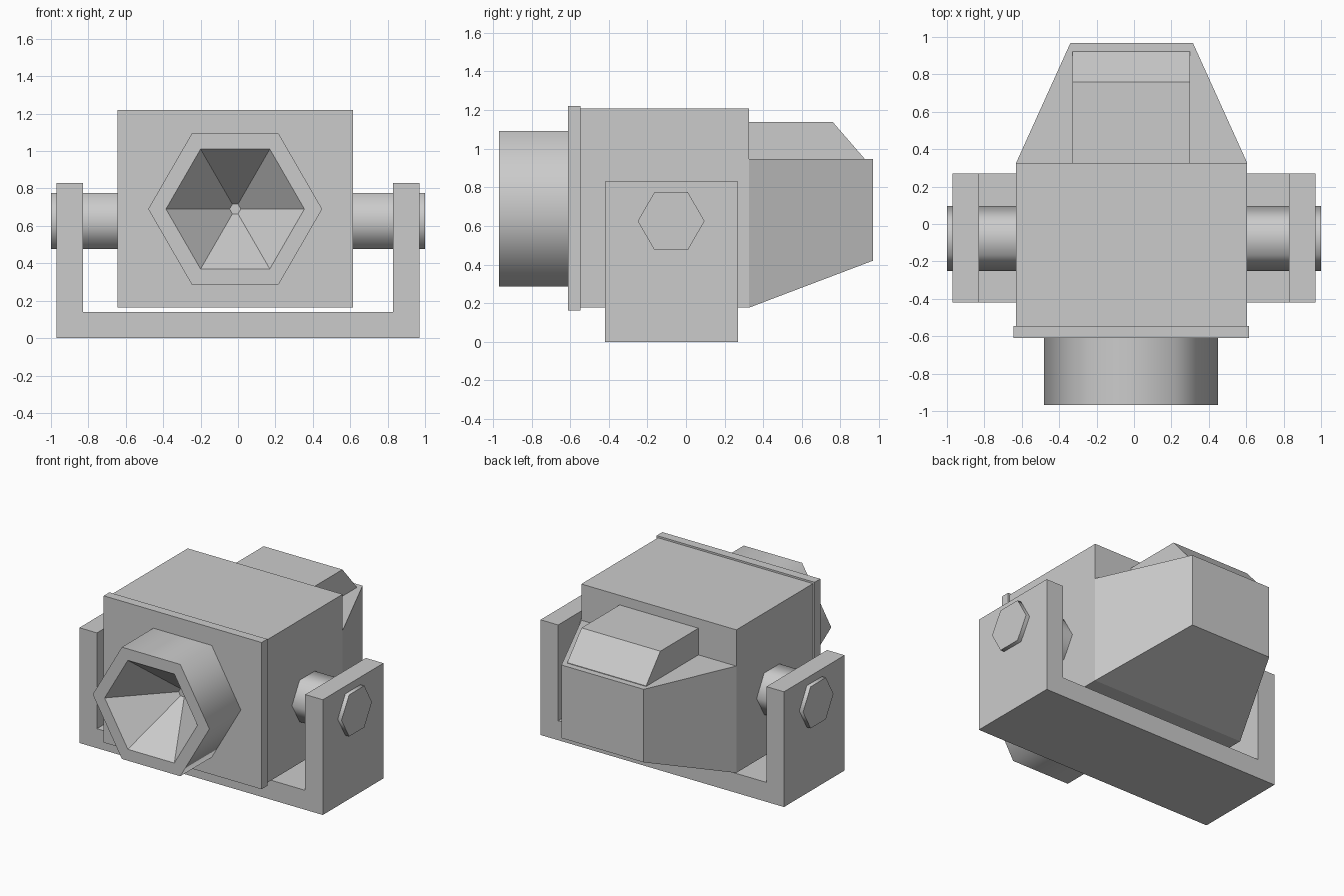
import bpy, bmesh, math
from mathutils import Vector

if "Cube" in bpy.data.objects:
    bpy.data.objects.remove(bpy.data.objects["Cube"])

CX = -0.015  # centre line of the lamp body


def make(name, verts, faces, smooth=()):
    bm = bmesh.new()
    vs = [bm.verts.new(v) for v in verts]
    for i, f in enumerate(faces):
        bm.faces.new([vs[k] for k in f]).smooth = i in smooth
    bmesh.ops.recalc_face_normals(bm, faces=bm.faces)
    me = bpy.data.meshes.new(name)
    bm.to_mesh(me)
    bm.free()
    ob = bpy.data.objects.new(name, me)
    bpy.context.collection.objects.link(ob)
    return ob


def loft(name, rings, smooth_bands=()):
    """Skin equal-sized rings and cap both ends."""
    n = len(rings[0])
    verts = [v for r in rings for v in r]
    faces, smooth = [], set()
    for b in range(len(rings) - 1):
        for i in range(n):
            j = (i + 1) % n
            if b in smooth_bands:
                smooth.add(len(faces))
            faces.append((b * n + i, b * n + j, (b + 1) * n + j, (b + 1) * n + i))
    faces.append(tuple(range(n)))
    faces.append(tuple(range(len(verts) - n, len(verts))))
    return make(name, verts, faces, smooth)


def rect_y(y, x0, x1, z0, z1):
    return [(x0, y, z0), (x1, y, z0), (x1, y, z1), (x0, y, z1)]


def hexagon(r):
    return [(r * math.cos(i * math.pi / 3), r * math.sin(i * math.pi / 3)) for i in range(6)]


# U-shaped mounting bracket
profile = [(-0.97, 0), (0.97, 0), (0.97, 0.83), (0.83, 0.83),
           (0.83, 0.14), (-0.83, 0.14), (-0.83, 0.83), (-0.97, 0.83)]
loft("bracket", [[(x, y, z) for x, z in profile] for y in (-0.42, 0.27)])

# Hexagonal pivot shaft
loft("pivot_shaft", [[(x, -0.077 + a, 0.625 + b) for a, b in hexagon(0.173)]
                     for x in (-1, 1)], {0})

# Main housing and front plate
loft("housing", [rect_y(y, -0.63, 0.605, 0.177, 1.207) for y in (-0.55, 0.327)])
loft("front_plate", [rect_y(y, -0.643, 0.615, 0.163, 1.22) for y in (-0.61, -0.545)])

# Hexagonal hood with a tapered reflector recess
loft("lamp_hood", [[(CX + a, y, 0.69 + b) for a, b in hexagon(r)]
                   for r, y in ((0.465, -0.609), (0.465, -0.968), (0.37, -0.968), (0.03, -0.612))],
     {0})

# Tapered rear housing
loft("rear_housing", [rect_y(0.327, -0.63, 0.605, 0.177, 0.946),
                      rect_y(0.968, -0.34, 0.315, 0.42, 0.946)])

# Sloped cover on the rear housing
side = [(0.327, 0.94), (0.923, 0.94), (0.923, 0.95), (0.76, 1.138), (0.327, 1.138)]
loft("rear_cover", [[(x, y, z) for y, z in side] for x in (-0.328, 0.3)])
